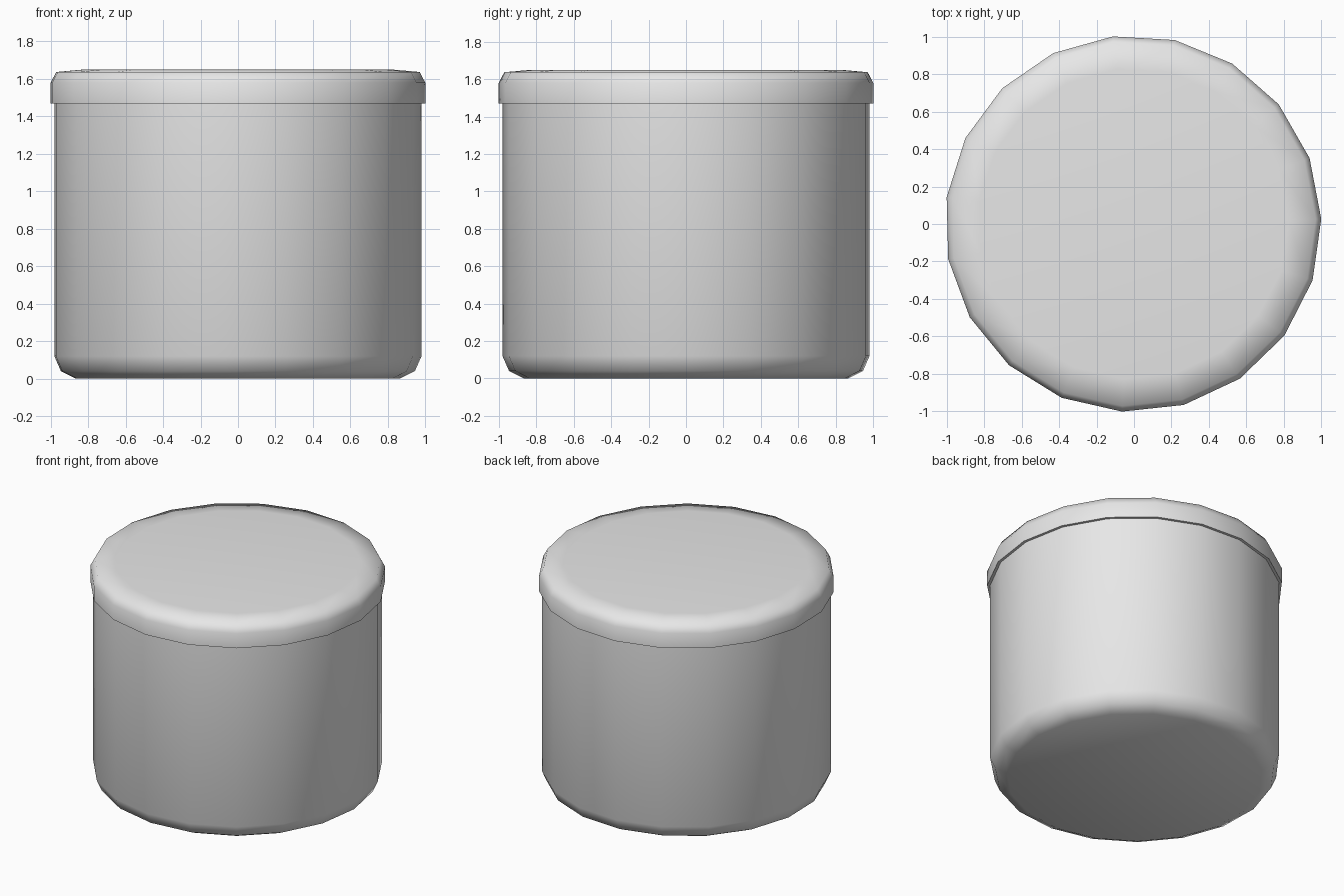
import bpy
import bmesh
from math import cos, sin, pi, radians

SIDES = 19
TURN = radians(1.4)
CENTRE = (-0.005, 0.002)

cube = bpy.data.objects.get("Cube")
if cube:
    bpy.data.objects.remove(cube, do_unlink=True)

grey = bpy.data.materials.new("plain grey")
grey.use_nodes = True
grey.diffuse_color = (0.8, 0.8, 0.8, 1)
grey.node_tree.nodes["Principled BSDF"].inputs["Base Color"].default_value = (0.8, 0.8, 0.8, 1)


def turned_part(name, profile):
    """Closed solid turned from (radius, height) points, bottom to top."""
    bm = bmesh.new()
    rings = []
    for r, z in profile:
        angles = [TURN + 2 * pi * i / SIDES for i in range(SIDES)]
        rings.append([bm.verts.new((CENTRE[0] + r * cos(a), CENTRE[1] + r * sin(a), z))
                      for a in angles])
    for low, high in zip(rings, rings[1:]):
        for i in range(SIDES):
            j = (i + 1) % SIDES
            bm.faces.new((low[i], low[j], high[j], high[i]))
    bm.faces.new(rings[0][::-1])
    bm.faces.new(rings[-1])
    mesh = bpy.data.meshes.new(name)
    bm.to_mesh(mesh)
    bm.free()
    mesh.materials.append(grey)
    obj = bpy.data.objects.new(name, mesh)
    bpy.context.collection.objects.link(obj)

    bpy.ops.object.select_all(action='DESELECT')
    obj.select_set(True)
    bpy.context.view_layer.objects.active = obj
    bpy.ops.object.shade_smooth_by_angle(angle=radians(70))
    return obj


# Jar body with a rounded foot, reaching up inside the lid
turned_part("jar_body", [(0.87, 0), (0.95, 0.04), (0.985, 0.12), (0.985, 1.5)])

# Overhanging lid with a softened rim
turned_part("lid", [(1.005, 1.47), (1.005, 1.58), (0.975, 1.637), (0.83, 1.65)])
